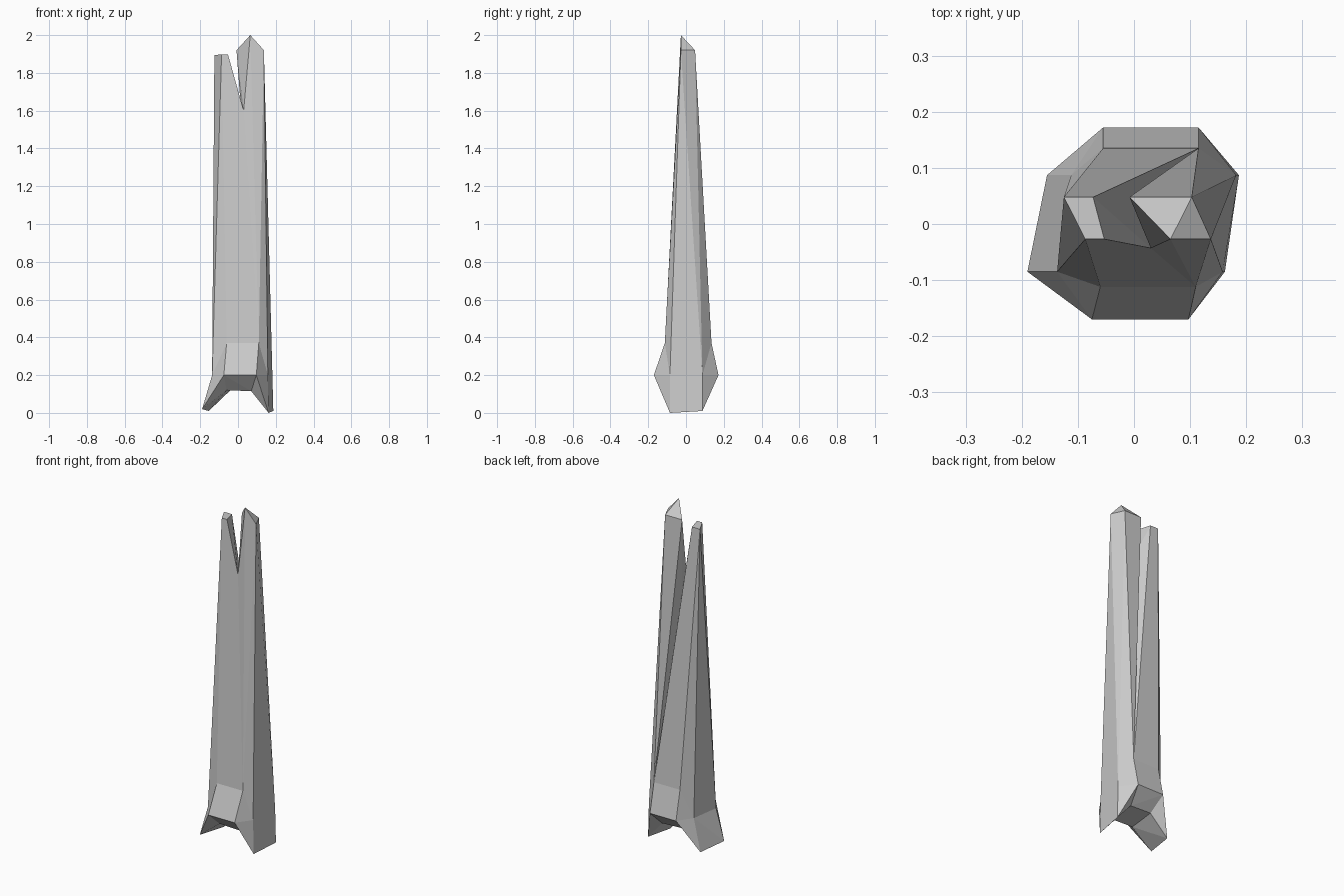
import bpy, bmesh
from mathutils import Vector

if "Cube" in bpy.data.objects:
    bpy.data.objects.remove(bpy.data.objects["Cube"])


def hull(name, points):
    """Faceted solid wrapped round a few corner points."""
    bm = bmesh.new()
    for p in points:
        bm.verts.new(p)
    res = bmesh.ops.convex_hull(bm, input=bm.verts[:])
    loose = [v for v in bm.verts if not v.link_faces]
    bmesh.ops.delete(bm, geom=loose, context='VERTS')
    bmesh.ops.dissolve_limit(bm, angle_limit=0.02, verts=bm.verts[:], edges=bm.edges[:])
    bmesh.ops.recalc_face_normals(bm, faces=bm.faces[:])
    me = bpy.data.meshes.new(name)
    bm.to_mesh(me)
    bm.free()
    ob = bpy.data.objects.new(name, me)
    bpy.context.collection.objects.link(ob)
    return ob


# Shared corners: shoulder ring, swollen ring, side corners, arch, foot edges
fl, fr = (-0.06, -0.112, 0.37), (0.11, -0.112, 0.37)
bl, br = (-0.055, 0.135, 0.37), (0.115, 0.135, 0.37)
swell_fl, swell_fr = (-0.075, -0.17, 0.2), (0.097, -0.17, 0.2)
swell_bl, swell_br = (-0.055, 0.172, 0.2), (0.115, 0.172, 0.2)
left_side = [(-0.137, -0.085, 0.2), (-0.112, 0.087, 0.2)]
right_side = [(0.158, -0.085, 0.2), (0.182, 0.087, 0.2)]
arch_l = [(-0.06, -0.085, 0.12), (-0.04, 0.087, 0.12)]
arch_r = [(0.07, -0.085, 0.115), (0.095, 0.087, 0.115)]
left_foot_edge = [(-0.19, -0.085, 0.02), (-0.155, 0.087, 0.01)]
right_foot_edge = [(0.162, -0.085, 0.0), (0.187, 0.087, 0.01)]
notch = (0.03, -0.043, 1.6)

# Left prong with a flat tip
hull("left_prong", [(-0.125, 0.048, 1.895), (-0.073, 0.048, 1.895),
                    (-0.053, -0.027, 1.897), (-0.087, -0.027, 1.897),
                    notch, fl, fr, bl, br] + left_side)

# Right prong with a raised front point
hull("right_prong", [(0.065, -0.027, 2.0), (0.137, -0.027, 1.92),
                     (0.103, 0.048, 1.92), (-0.008, 0.048, 1.92),
                     notch, fr, br] + right_side)

# Swollen base with a hollowed underside
hull("base", [fl, fr, bl, br, swell_fl, swell_fr, swell_bl, swell_br]
     + left_side + right_side + arch_l + arch_r)

# Wedge feet on both sides
hull("left_foot", [swell_fl, swell_bl] + left_side + arch_l + left_foot_edge)
hull("right_foot", [swell_fr, swell_br] + right_side + arch_r + right_foot_edge)
